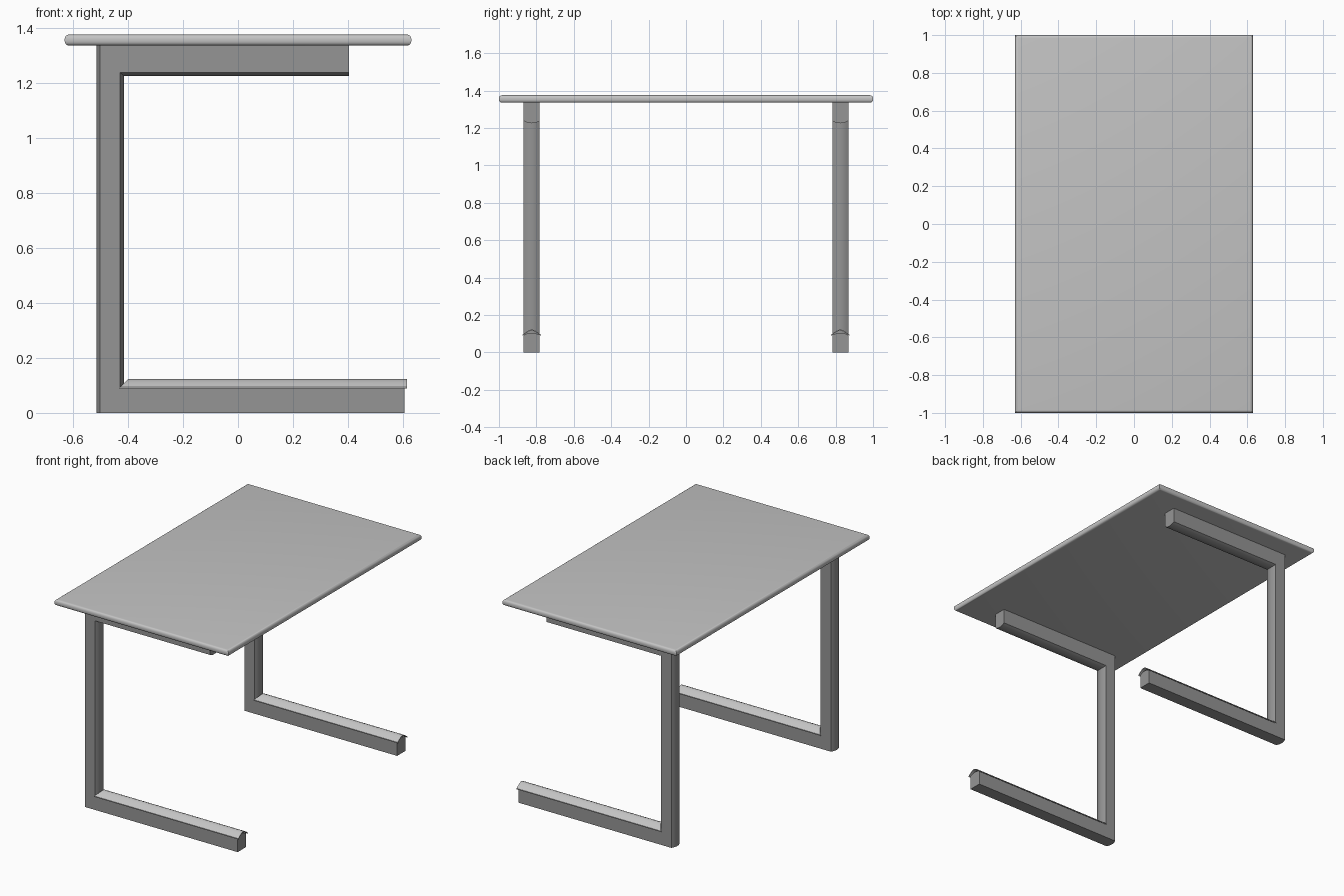
import bpy, bmesh, math

cube = bpy.data.objects.get("Cube")
if cube:
    bpy.data.objects.remove(cube, do_unlink=True)


def material(name, value):
    mat = bpy.data.materials.new(name)
    mat.use_nodes = True
    colour = (value, value, value, 1)
    mat.diffuse_color = colour
    mat.node_tree.nodes["Principled BSDF"].inputs["Base Color"].default_value = colour
    return mat


light_grey = material("light grey", 0.55)
mid_grey = material("mid grey", 0.3)


def loft(name, rings, mat):
    """Join equal closed rings into a solid with capped ends."""
    bm = bmesh.new()
    loops = [[bm.verts.new(p) for p in ring] for ring in rings]
    for a, b in zip(loops, loops[1:]):
        for i in range(len(a)):
            j = (i + 1) % len(a)
            bm.faces.new((a[i], a[j], b[j], b[i]))
    bm.faces.new(loops[0])
    bm.faces.new(loops[-1])
    bmesh.ops.recalc_face_normals(bm, faces=bm.faces)
    mesh = bpy.data.meshes.new(name)
    bm.to_mesh(mesh)
    bm.free()
    mesh.materials.append(mat)
    obj = bpy.data.objects.new(name, mesh)
    bpy.context.collection.objects.link(obj)
    bpy.ops.object.select_all(action="DESELECT")
    obj.select_set(True)
    bpy.context.view_layer.objects.active = obj
    bpy.ops.object.shade_smooth_by_angle(angle=math.radians(35))
    return obj


# Table top with rounded edges
W, L, LOW, HIGH = 0.63, 1.0, 1.335, 1.375
R = 0.016
top_rings = []
for step in range(10):
    a = math.radians(-90 + 90 * (step if step < 5 else step - 1) / 4)
    if step < 5:
        a = math.radians(-90 + 22.5 * step)
        z = LOW + R + R * math.sin(a)
    else:
        a = math.radians(22.5 * (step - 5))
        z = HIGH - R + R * math.sin(a)
    inset = R - R * math.cos(a)
    x, y = W - inset, L - inset
    top_rings.append([(-x, -y, z), (x, -y, z), (x, y, z), (-x, y, z)])
loft("table_top", top_rings, light_grey)

# C-shaped side frames, with crowned inner and back faces
HALF = 0.0425
STEPS = 8
for side, y0 in (("front", -0.825), ("back", 0.825)):
    rings = []
    for i in range(STEPS + 1):
        t = -1 + 2 * i / STEPS
        b = 0.013 * (1 - t * t)
        y = y0 + HALF * t
        back, inner = -0.502 - b, -0.428 + b
        floor, ceiling = 0.092 + b, 1.238 - b
        rings.append([(back, y, 0), (0.605, y, 0), (0.605, y, floor),
                      (inner, y, floor), (inner, y, ceiling),
                      (0.403, y, ceiling), (0.403, y, LOW), (back, y, LOW)])
    loft(side + "_frame", rings, mid_grey)

    # Foot cover: thin arched strip, mitred against the upright
    arch = [(0.05 * t, 0.094 + 0.029 * (1 - abs(t) ** 1.5))
            for t in (-1 + 2 * i / STEPS for i in range(STEPS + 1))]
    section = arch + [(y, z - 0.006) for y, z in reversed(arch)]
    start = [(-0.428 + z - 0.094, y0 + y, z) for y, z in section]
    end = [(0.615, y0 + y, z) for y, z in section]
    loft(side + "_foot_cover", [start, end], light_grey)
